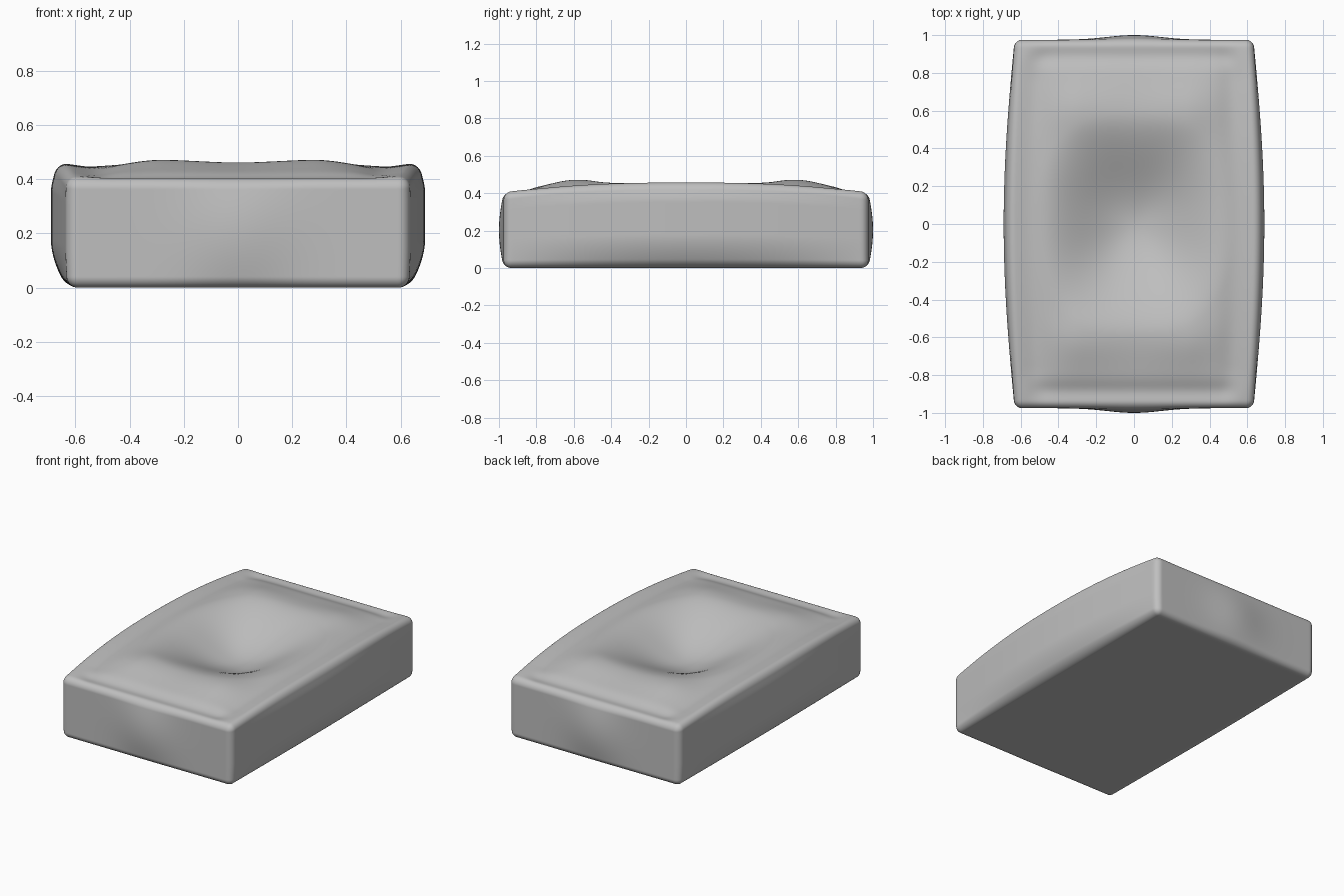
import bpy, bmesh, math

if "Cube" in bpy.data.objects:
    bpy.data.objects.remove(bpy.data.objects["Cube"])

H, HW, HL, R = 0.40, 0.63, 0.975, 0.04   # end height, half width, half length, edge radius


def smooth(t):
    t = max(0.0, min(1.0, t))
    return t * t * (3 - 2 * t)


def gauss(v, c, w):
    return math.exp(-((v - c) / w) ** 2)


def rounded(p, half):
    # rounded-box mapping of one cube surface point
    inner = [max(-(h - R), min(h - R, c)) for c, h in zip(p, half)]
    d = [c - i for c, i in zip(p, inner)]
    n = math.sqrt(sum(c * c for c in d)) or 1.0
    return [i + R * c / n for i, c in zip(inner, d)]


def top_offset(x, y):
    ax, ay = abs(x), abs(y)
    z = 0.06 * (1 - min(1, ay) ** 2.5)                      # arched sides
    z -= 0.013 * gauss(ax, 0.51, 0.07) * smooth((0.95 - ay) * 5)   # side groove
    z -= 0.014 * gauss(ay, 0.885, 0.05) * smooth((0.58 - ax) * 8)  # end groove
    # padded ridges at both ends of the hollow
    z += 0.028 * gauss(ay, 0.61, 0.16) * smooth((0.52 - ax) / 0.25) \
        * (0.65 + 0.35 * smooth(ax / 0.28))
    # central hollow
    r = ((ax / 0.50) ** 2.5 + (ay / 0.60) ** 2.5) ** 0.4
    if r < 1:
        z -= 0.175 * math.cos(math.pi / 2 * r) ** 2
    return z


bm = bmesh.new()
bmesh.ops.create_cube(bm, size=2)
bmesh.ops.subdivide_edges(bm, edges=bm.edges[:], cuts=89, use_grid_fill=True)
half = (HW, HL, H / 2)
for v in bm.verts:
    # concentrate the grid near the edges
    p = [(0.3 * c + 0.7 * math.sin(c * math.pi / 2)) * h for c, h in zip(v.co, half)]
    x, y, z = rounded(p, half)
    z += H / 2
    arch = math.cos(min(1, abs(y)) * math.pi / 2)
    # bulged long sides
    bulge = math.sqrt(smooth(z / 0.15)) * (1 - 0.3 * smooth((z - 0.3) / 0.1))
    nx = x * (1 + 0.06 / HW * arch * bulge)
    # small bulge in the middle of both ends
    ny = y + math.copysign(0.025, y) * gauss(x, 0, 0.2) \
        * math.sin(math.pi * z / H) * smooth((abs(y) - 0.8) / 0.15)
    nz = z + top_offset(x, y) * smooth(z / H) ** 0.7
    v.co = (nx, ny, nz)
bmesh.ops.recalc_face_normals(bm, faces=bm.faces[:])
for f in bm.faces:
    f.smooth = True

me = bpy.data.meshes.new("hollowed_cushion")
bm.to_mesh(me)
bm.free()
ob = bpy.data.objects.new("hollowed_cushion", me)
bpy.context.collection.objects.link(ob)
mat = bpy.data.materials.new("plain_grey")
mat.diffuse_color = (0.52, 0.52, 0.52, 1)
mat.use_nodes = True
mat.node_tree.nodes["Principled BSDF"].inputs["Base Color"].default_value = mat.diffuse_color
me.materials.append(mat)
